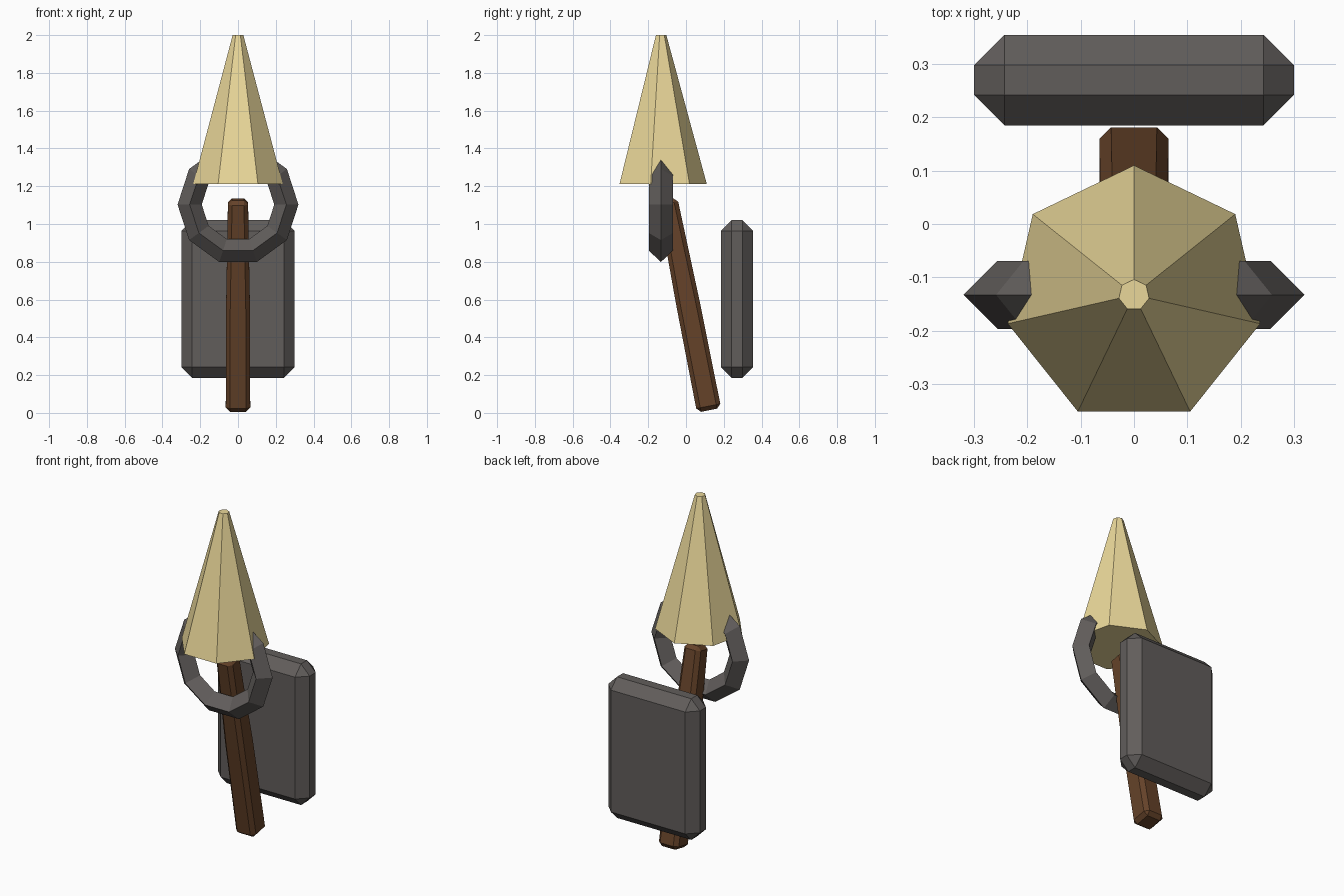
import bpy, bmesh, math
from mathutils import Matrix, Vector

if "Cube" in bpy.data.objects:
    bpy.data.objects.remove(bpy.data.objects["Cube"])


def material(name, rgb):
    m = bpy.data.materials.new(name)
    m.diffuse_color = (*rgb, 1)
    m.use_nodes = True
    m.node_tree.nodes["Principled BSDF"].inputs["Base Color"].default_value = m.diffuse_color
    return m


IRON = material("iron", (0.12, 0.11, 0.105))
WOOD = material("wood", (0.13, 0.055, 0.022))
FLAME = material("flame", (0.82, 0.68, 0.32))


def add_object(name, bm, mat):
    bmesh.ops.recalc_face_normals(bm, faces=bm.faces)
    mesh = bpy.data.meshes.new(name)
    bm.to_mesh(mesh)
    bm.free()
    mesh.materials.append(mat)
    ob = bpy.data.objects.new(name, mesh)
    bpy.context.collection.objects.link(ob)
    return ob


def loft(bm, rings, closed=False):
    """Join equal-length rings of points with quads; cap the ends unless closed."""
    loops = [[bm.verts.new(p) for p in r] for r in rings]
    n = len(loops[0])
    pairs = list(zip(loops, loops[1:]))
    if closed:
        pairs.append((loops[-1], loops[0]))
    for a, b in pairs:
        for i in range(n):
            j = (i + 1) % n
            bm.faces.new((a[i], a[j], b[j], b[i]))
    if not closed:
        bm.faces.new(loops[0])
        bm.faces.new(loops[-1])


def chamfer(ob, width):
    mod = ob.modifiers.new("chamfer", 'BEVEL')
    mod.width = width
    mod.segments = 1
    mod.limit_method = 'ANGLE'
    mod.angle_limit = math.radians(30)


# Chamfered wall plate
bm = bmesh.new()
bmesh.ops.create_cube(bm, size=1, matrix=Matrix.Translation((0, 0.27, 0.603))
                      @ Matrix.Diagonal((0.60, 0.17, 0.835, 1)))
chamfer(add_object("wall_plate", bm, IRON), 0.057)

# Leaning square handle, narrowing towards the top
bottom, top = Vector((0, 0.122, 0.014)), Vector((0, -0.098, 1.13))
axis = (top - bottom).normalized()
across = Vector((0, axis.z, -axis.y))
rings = []
for t, h in ((0, 0.065), (0.5, 0.063), (1, 0.053)):
    c = bottom.lerp(top, t)
    rings.append([c + Vector((sx * h, 0, 0)) + across * sy * h
                  for sx, sy in ((-1, -1), (1, -1), (1, 1), (-1, 1))])
bm = bmesh.new()
loft(bm, rings)
chamfer(add_object("handle", bm, WOOD), 0.022)

# Ten-sided holder ring with a diamond cross-section
rings = []
for k in range(10):
    a = 2 * math.pi * k / 10
    ring = []
    for q in range(4):
        b = math.pi / 2 * q
        r = 0.256 + 0.064 * math.cos(b)
        ring.append((r * math.cos(a), -0.133 + 0.064 * math.sin(b), 1.103 + r * math.sin(a)))
    rings.append(ring)
bm = bmesh.new()
loft(bm, rings, closed=True)
add_object("holder_ring", bm, IRON)

# Seven-sided flame
bm = bmesh.new()
loft(bm, [[(r * math.sin(2 * math.pi * k / 7), -0.133 + r * math.cos(2 * math.pi * k / 7), z)
           for k in range(7)] for r, z in ((0.243, 1.212), (0.029, 2.0))])
add_object("flame", bm, FLAME)
